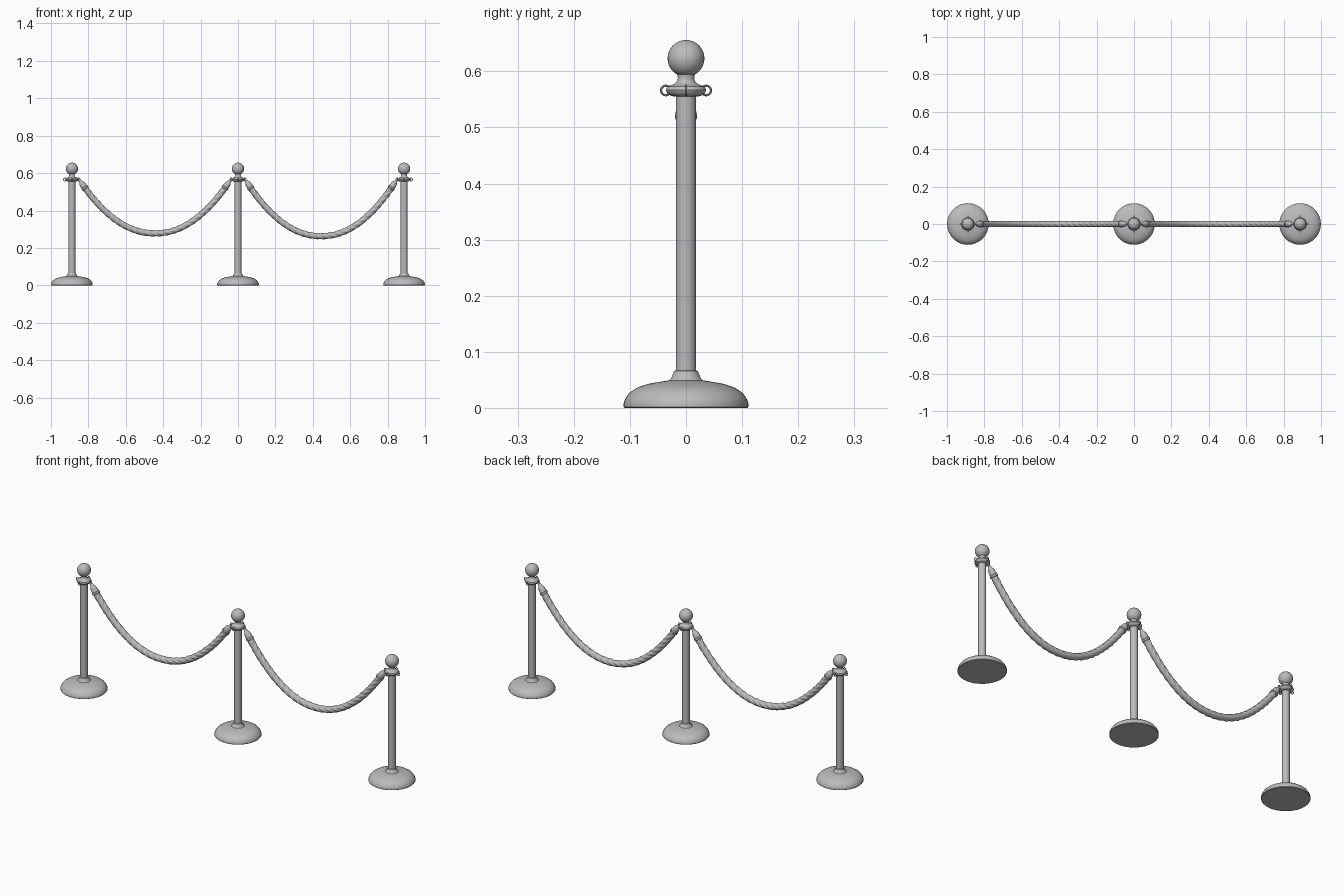
import bpy, bmesh
from math import sin, cos, pi, radians
from mathutils import Vector

cube = bpy.data.objects.get("Cube")
if cube:
    bpy.data.objects.remove(cube, do_unlink=True)

grey = bpy.data.materials.new("grey")
grey.use_nodes = True
colour = (0.5, 0.5, 0.5, 1)
grey.diffuse_color = colour
grey.node_tree.nodes["Principled BSDF"].inputs["Base Color"].default_value = colour

SPACING = 0.888     # distance between posts
RING_OUT = 0.036    # ring centre from post axis
RING_Z = 0.566


def finish(name, bm):
    bmesh.ops.recalc_face_normals(bm, faces=bm.faces)
    mesh = bpy.data.meshes.new(name)
    bm.to_mesh(mesh)
    bm.free()
    mesh.materials.append(grey)
    obj = bpy.data.objects.new(name, mesh)
    bpy.context.collection.objects.link(obj)
    bpy.ops.object.select_all(action='DESELECT')
    obj.select_set(True)
    bpy.context.view_layer.objects.active = obj
    bpy.ops.object.shade_smooth_by_angle(angle=radians(40))
    return obj


def skin(name, loops):
    """Join a row of equal vertex loops into a capped tube."""
    bm = bmesh.new()
    rows = [[bm.verts.new(p) for p in loop] for loop in loops]
    n = len(rows[0])
    for a, b in zip(rows, rows[1:]):
        for i in range(n):
            j = (i + 1) % n
            bm.faces.new((a[i], a[j], b[j], b[i]))
    bm.faces.new(rows[0])
    bm.faces.new(rows[-1])
    return finish(name, bm)


def lathe(name, profile, origin, axis, side, n=40):
    """Turn (radius, distance) pairs about an axis."""
    axis, side = axis.normalized(), side.normalized()
    up = axis.cross(side)
    return skin(name, [[origin + axis * d + (side * cos(2 * pi * i / n) + up * sin(2 * pi * i / n)) * r
                        for i in range(n)] for r, d in profile])


X, Y, Z = Vector((1, 0, 0)), Vector((0, 1, 0)), Vector((0, 0, 1))

base_profile = [(0.109, 0), (0.111, 0.002), (0.111, 0.009), (0.108, 0.017), (0.101, 0.027),
                (0.088, 0.036), (0.068, 0.043), (0.045, 0.047), (0.032, 0.049)]
foot_profile = [(0.032, 0.048), (0.027, 0.052), (0.024, 0.059), (0.023, 0.061),
                (0.021, 0.066), (0.018, 0.067)]
collar_profile = [(0.018, 0.555), (0.026, 0.556), (0.034, 0.561), (0.036, 0.567), (0.033, 0.573),
                  (0.022, 0.577), (0.016, 0.582), (0.0145, 0.588), (0.016, 0.596)]

# Posts
for label, x in (("right", -SPACING), ("middle", 0), ("left", SPACING)):
    at = Vector((x, 0, 0))
    lathe(label + "_base", base_profile, at, Z, X, 48)
    lathe(label + "_foot_collar", foot_profile, at, Z, X)
    lathe(label + "_pole", [(0.018, 0.045), (0.018, 0.558)], at, Z, X)
    lathe(label + "_top_collar", collar_profile, at, Z, X)
    bm = bmesh.new()
    bmesh.ops.create_uvsphere(bm, u_segments=32, v_segments=20, radius=0.0328)
    finish(label + "_ball", bm).location = (x, 0, 0.6232)
    # Four upright rings round the collar
    for k, way in enumerate((X, Y, -X, -Y)):
        centre = at + way * RING_OUT + Z * RING_Z
        loops = []
        for i in range(25):
            a = 2 * pi * i / 24
            out = way * cos(a) + Z * sin(a)
            flat = way.cross(Z)
            loops.append([centre + out * (0.0085 + 0.002 * cos(b)) + flat * 0.002 * sin(b)
                          for b in (2 * pi * j / 8 for j in range(8))])
        skin(f"{label}_ring_{k + 1}", loops)


def hang(mid, low, t):
    """Point on a hanging rope, t from -1 to 1."""
    half = SPACING / 2 - RING_OUT - 0.004
    return Vector((mid + half * t, 0, low + (RING_Z - 0.003 - low) * abs(t) ** 2.1))


cap_profile = [(0.003, -0.004), (0.007, 0.004), (0.009, 0.012), (0.0145, 0.02), (0.016, 0.026),
               (0.017, 0.045), (0.0195, 0.047), (0.0195, 0.055), (0.0165, 0.057)]

# Twisted ropes with end caps
STEPS, AROUND, STRANDS, PITCH = 220, 24, 4, 0.15
for label, mid, low in (("right", -SPACING / 2, 0.278), ("left", SPACING / 2, 0.263)):
    loops, length, last = [], 0, None
    for s in range(STEPS + 1):
        t = -0.925 + 1.85 * s / STEPS
        p = hang(mid, low, t)
        along = (hang(mid, low, t + 0.002) - hang(mid, low, t - 0.002)).normalized()
        up = along.cross(Y)
        length += (p - last).length if last else 0
        last = p
        twist = 2 * pi * length / PITCH
        loop = []
        for i in range(AROUND):
            a = 2 * pi * i / AROUND
            r = 0.0142 + 0.003 * abs(cos(a * STRANDS / 2))
            loop.append(p + (Y * cos(a + twist) + up * sin(a + twist)) * r)
        loops.append(loop)
    skin(label + "_rope", loops)
    for end, t in (("outer", -1), ("inner", 1)):
        start = hang(mid, low, t)
        lathe(f"{label}_rope_{'right' if t < 0 else 'left'}_cap", cap_profile, start,
              hang(mid, low, t * 0.91) - start, Y, 24)
